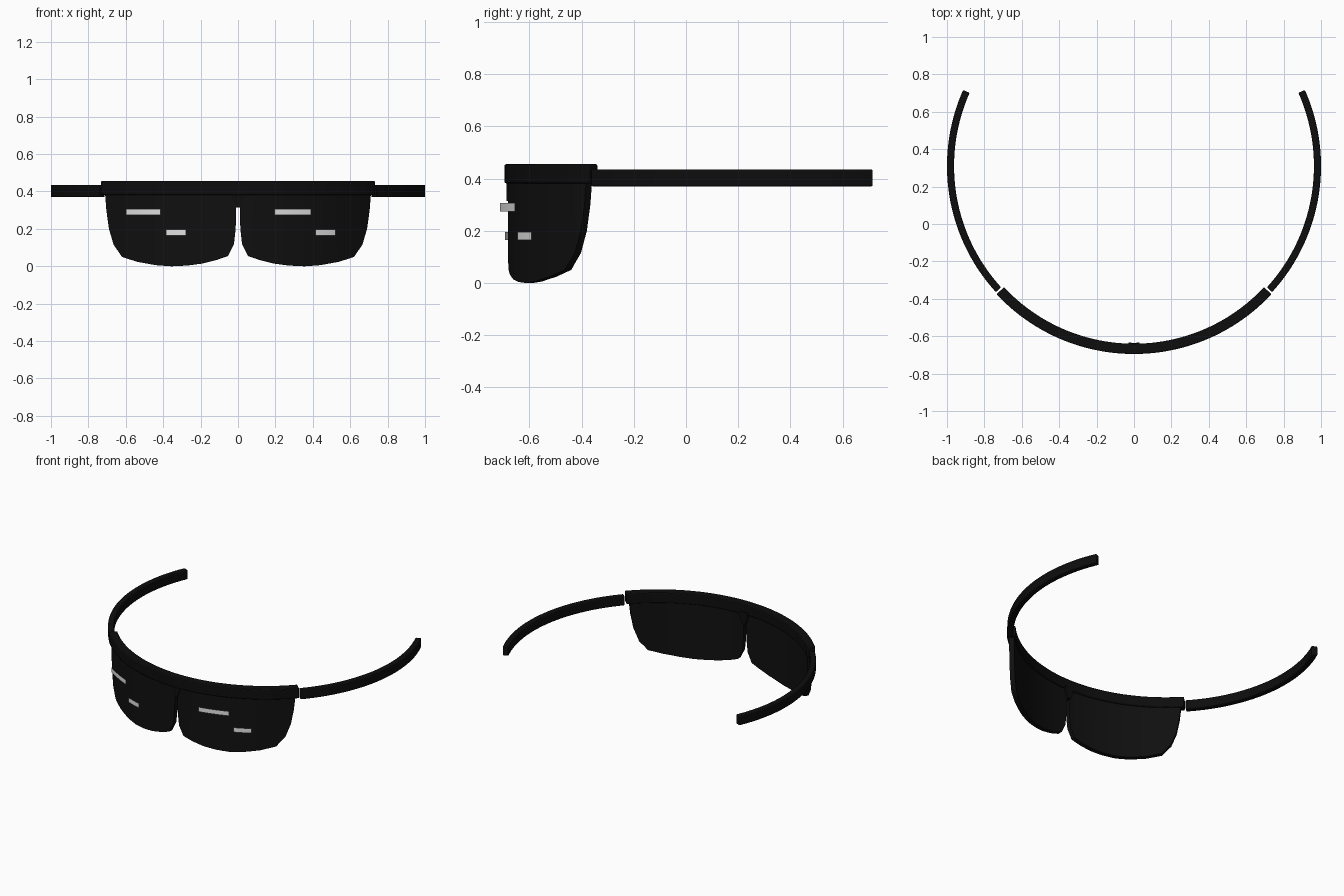
import bpy, bmesh
from math import sin, cos, asin, radians

if "Cube" in bpy.data.objects:
    bpy.data.objects.remove(bpy.data.objects["Cube"], do_unlink=True)

CENTRE_Y = 0.31  # centre of the circle that every part follows


def material(name, value, rough):
    m = bpy.data.materials.new(name)
    m.use_nodes = True
    col = (value, value, value, 1)
    m.diffuse_color = col
    bsdf = m.node_tree.nodes["Principled BSDF"]
    bsdf.inputs["Base Color"].default_value = col
    bsdf.inputs["Roughness"].default_value = rough
    return m


black = material("frame black", 0.004, 0.5)
dark = material("lens black", 0.005, 0.4)
silver = material("glint grey", 0.75, 0.5)


def arc_part(name, columns, r_in, r_out, mat, bevel=0.0):
    """Solid bent round the circle from (angle, low z, high z) columns;
    equal radii give a thin sheet. Angle 0 is the front."""
    bm = bmesh.new()
    sheet = r_in == r_out
    rings = []
    for a, lo, hi in columns:
        corners = [(r_out, lo), (r_out, hi)]
        if not sheet:
            corners += [(r_in, hi), (r_in, lo)]
        rings.append([bm.verts.new((r * sin(a), CENTRE_Y - r * cos(a), z))
                      for r, z in corners])
    for p, q in zip(rings, rings[1:]):
        for i in range(1 if sheet else 4):
            j = (i + 1) % len(p)
            bm.faces.new((p[i], q[i], q[j], p[j]))
    if not sheet:
        bm.faces.new(rings[0])
        bm.faces.new(rings[-1][::-1])
        bmesh.ops.recalc_face_normals(bm, faces=bm.faces[:])
    mesh = bpy.data.meshes.new(name)
    bm.to_mesh(mesh)
    bm.free()
    mesh.materials.append(mat)
    ob = bpy.data.objects.new(name, mesh)
    bpy.context.collection.objects.link(ob)
    if bevel:
        mod = ob.modifiers.new("soft edges", "BEVEL")
        mod.width = bevel
        mod.segments = 2
        mod.limit_method = "ANGLE"
    bpy.ops.object.select_all(action="DESELECT")
    ob.select_set(True)
    bpy.context.view_layer.objects.active = ob
    bpy.ops.object.shade_smooth_by_angle(angle=radians(35))
    return ob


def band(a0, a1, lo, hi, steps):
    return [(a0 + (a1 - a0) * i / steps, lo, hi) for i in range(steps + 1)]


# Brow bar across the front
arc_part("brow_bar", band(radians(-47), radians(47), 0.382, 0.455, 48),
         0.95, 1.005, black, 0.005)

# Lower edge of one lens as (x, z), from nose to temple
EDGE = [(0.01, 0.3), (0.013, 0.2), (0.022, 0.12), (0.055, 0.055), (0.12, 0.033),
        (0.2, 0.014), (0.28, 0.004), (0.36, 0.0), (0.44, 0.006), (0.54, 0.024),
        (0.62, 0.05), (0.665, 0.115), (0.69, 0.2), (0.704, 0.3), (0.71, 0.38)]
LENS_R = 0.992

for side, s in (("left", 1), ("right", -1)):
    # Lens, with extra columns between the edge points
    cols = []
    for (x0, z0), (x1, z1) in zip(EDGE, EDGE[1:]):
        for t in (0, 0.5):
            cols.append((s * asin((x0 + (x1 - x0) * t) / LENS_R),
                         z0 + (z1 - z0) * t, 0.41))
    cols.append((s * asin(EDGE[-1][0] / LENS_R), EDGE[-1][1], 0.41))
    arc_part(side + "_lens", cols, 0.96, LENS_R, dark)

    # Temple arm curving back round the head
    arc_part(side + "_arm",
             band(s * radians(47.6), s * radians(114), 0.37, 0.435, 36),
             0.962, 1.0, black, 0.005)

# Nose bridge tapering under the brow bar
arc_part("nose_bridge", [(-0.032, 0.37, 0.4), (-0.012, 0.315, 0.4),
                         (0.012, 0.315, 0.4), (0.032, 0.37, 0.4)],
         0.945, 0.998, black)

# Thin reflection strips standing just off the lenses
GLINT_R = 1.041
GLINTS = {"right_upper_glint": (-0.6, -0.415, 0.29),
          "right_lower_glint": (-0.385, -0.277, 0.18),
          "left_upper_glint": (0.195, 0.39, 0.29),
          "left_lower_glint": (0.415, 0.52, 0.18)}
for name, (x0, x1, z) in GLINTS.items():
    arc_part(name, band(asin(x0 / GLINT_R), asin(x1 / GLINT_R),
                        z - 0.016, z + 0.016, 8), GLINT_R, GLINT_R, silver)
